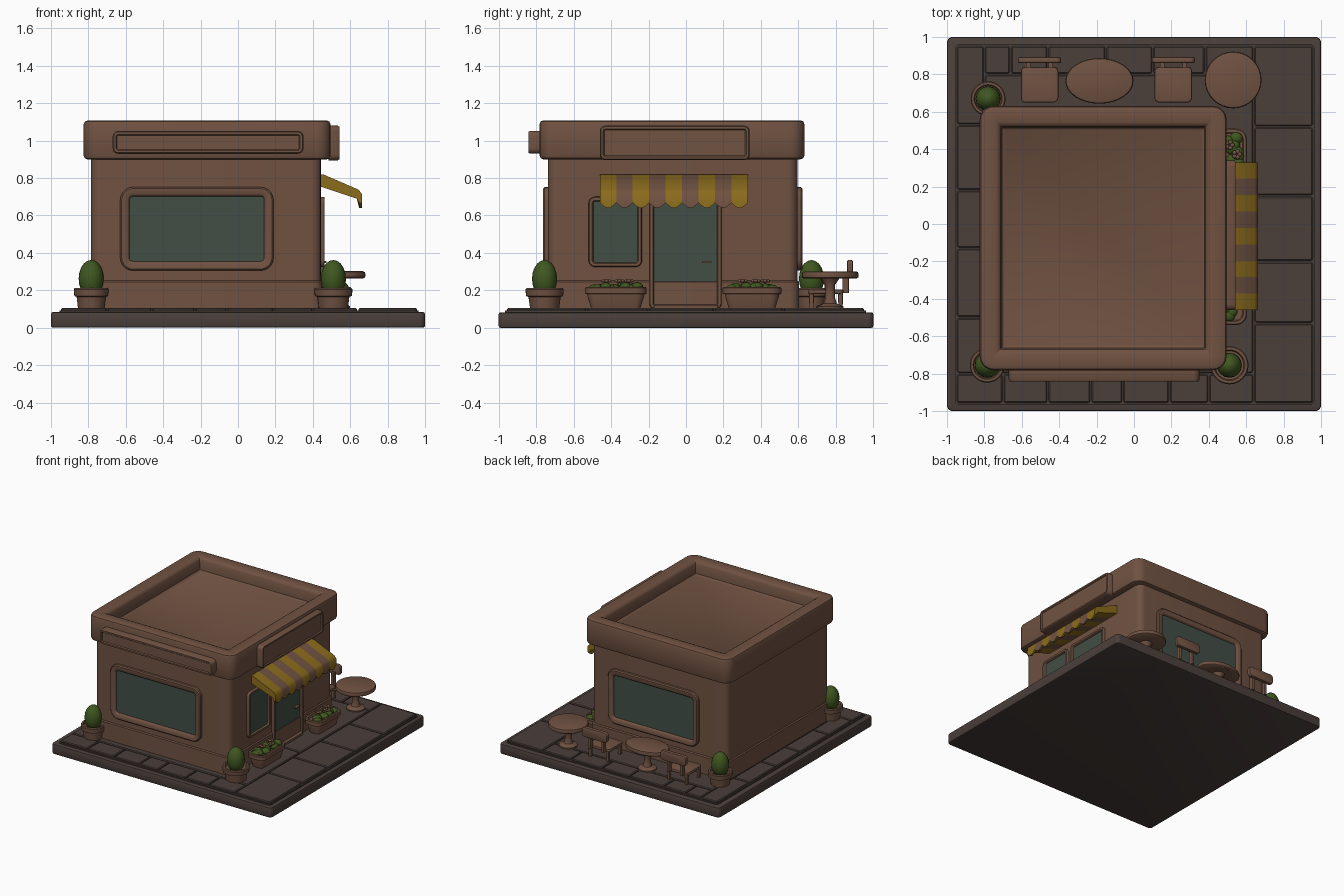
import bpy, bmesh, math, random
from mathutils import Matrix, Vector

if "Cube" in bpy.data.objects:
    bpy.data.objects.remove(bpy.data.objects["Cube"])
random.seed(4)


def material(name, r, g, b):
    m = bpy.data.materials.new(name)
    m.use_nodes = True
    m.diffuse_color = (r, g, b, 1)
    m.node_tree.nodes["Principled BSDF"].inputs["Base Color"].default_value = (r, g, b, 1)
    return m


BROWN = material("clay brown", 0.162, 0.084, 0.054)
STONE = material("dark paving", 0.069, 0.050, 0.044)
GLASS = material("green glass", 0.053, 0.077, 0.059)
YELLOW = material("awning yellow", 0.26, 0.15, 0.012)
GREEN = material("leaf green", 0.05, 0.095, 0.014)


def finish(name, bm, mats, angle=40):
    bmesh.ops.recalc_face_normals(bm, faces=bm.faces[:])
    me = bpy.data.meshes.new(name)
    bm.to_mesh(me)
    bm.free()
    ob = bpy.data.objects.new(name, me)
    bpy.context.collection.objects.link(ob)
    for m in mats:
        me.materials.append(m)
    bpy.ops.object.select_all(action="DESELECT")
    ob.select_set(True)
    bpy.context.view_layer.objects.active = ob
    bpy.ops.object.shade_smooth_by_angle(angle=math.radians(angle))
    return ob


def bridge(bm, loops):
    """Skin a list of equal vertex loops and cap both ends; returns the last cap."""
    for a, b in zip(loops, loops[1:]):
        for i in range(len(a)):
            j = (i + 1) % len(a)
            bm.faces.new((a[i], a[j], b[j], b[i]))
    bm.faces.new(loops[0][::-1])
    return bm.faces.new(loops[-1])


def slab(name, x0, x1, y0, y1, r, rings, mat, cap=None, frame=Matrix(), seg=5):
    """Rounded rectangle stacked through rings of (inset, height)."""
    bm = bmesh.new()
    loops = []
    for inset, h in rings:
        rad = max(r - inset, 0.004)
        loop = []
        for k, (sx, sy) in enumerate(((1, 1), (-1, 1), (-1, -1), (1, -1))):
            cx = (x1 if sx > 0 else x0) - sx * (inset + rad)
            cy = (y1 if sy > 0 else y0) - sy * (inset + rad)
            for s in range(seg + 1):
                a = math.pi / 2 * (k + s / seg)
                p = Vector((cx + rad * math.cos(a), cy + rad * math.sin(a), h))
                loop.append(bm.verts.new(frame @ p))
        loops.append(loop)
    bridge(bm, loops).material_index = 1 if cap else 0
    return finish(name, bm, [mat, cap] if cap else [mat])


def soft(z0, z1, b):
    """Ring list for a block with softened top and bottom rims."""
    return [(b, z0), (b * .3, z0 + b * .3), (0, z0 + b), (0, z1 - b), (b * .3, z1 - b * .3), (b, z1)]


def lathe(name, x, y, profile, mat, sx=1, sy=1, seg=32):
    bm = bmesh.new()
    loops = [[bm.verts.new((x + sx * r * math.cos(math.tau * i / seg),
                            y + sy * r * math.sin(math.tau * i / seg), z)) for i in range(seg)]
             for r, z in profile]
    bridge(bm, loops)
    return finish(name, bm, [mat])


def blobs(name, items, mat):
    """Cluster of ellipsoids given as (centre, radii)."""
    bm = bmesh.new()
    for c, s in items:
        m = Matrix.Translation(c) @ Matrix.Diagonal((*s, 1))
        bmesh.ops.create_uvsphere(bm, u_segments=16, v_segments=10, radius=1, matrix=m)
    return finish(name, bm, [mat], 70)


def wall(u, w, offset):
    """Frame whose x runs along u, y runs up, z points out of the wall."""
    u, w = Vector(u), Vector(w)
    m = Matrix((u, (0, 0, 1), w)).transposed().to_4x4()
    m.translation = w * offset
    return m


FRONT = wall((1, 0, 0), (0, -1, 0), 0.737)
BACK = wall((-1, 0, 0), (0, 1, 0), 0.595)
SIDE = wall((0, 1, 0), (1, 0, 0), 0.443)

# Ground slab and paving stones
slab("ground_slab", -1, 1, -1, 1, 0.03, soft(0, 0.083, 0.01), STONE)
slab("paving_bed", -0.955, 0.965, -0.965, 0.96, 0.02, [(0, 0.08), (0, 0.092)], STONE)


def paving(name, cuts, across, along_x):
    for i, (a, b) in enumerate(zip(cuts, cuts[1:])):
        box = (a, b, *across) if along_x else (*across, a, b)
        slab(f"{name}_{i}", *[v + d for v, d in zip(box, (.004, -.004) * 2)], 0.012,
             [(0, .085), (0, .099), (.006, .105)], STONE, seg=2)


paving("front_paving", [-.95, -.7, -.46, -.23, -.06, .19, .4, .64], (-.96, -.8), True)
paving("back_paving", [-.8, -.66, -.46, -.15, .1, .38, .64], (.8, .955), True)
paving("right_paving", [-.8, -.5, -.13, .18, .53, .955], (-.95, -.8), False)
paving("left_paving", [-.96, -.53, -.2, .15, .52, .955], (.64, .96), False)
paving("inner_paving", [-.8, -.1, .8], (-.8, .64), False)

# Building shell
slab("walls", -0.787, 0.443, -0.737, 0.595, 0.05, [(0, 0.1), (0, 0.92)], BROWN)
slab("plinth", -0.795, 0.451, -0.746, 0.604, 0.05, [(0, 0.1), (0, 0.245), (0.008, 0.252)], BROWN)
slab("roof_rim", -0.825, 0.495, -0.782, 0.632, 0.075,
     soft(0.9, 1.108, 0.02) + [(0.088, 1.108), (0.105, 1.1), (0.113, 1.085), (0.118, 1.01), (0.13, 1.0)], BROWN)

# Sign boards without lettering
board = [(0, 0), (0, 0.05), (0.006, 0.06), (0.018, 0.06), (0.024, 0.052)]
slab("front_sign", -0.67, 0.35, 0.93, 1.052, 0.03, [(i, h + 0.045) for i, h in board], BROWN, frame=FRONT)
slab("left_sign", -0.46, 0.34, 0.895, 1.08, 0.03, [(i, h + 0.04) for i, h in board], BROWN, frame=SIDE)

# Windows and door
casing = [(0, 0), (0, 0.018), (0.008, 0.026), (0.038, 0.026), (0.046, 0.02), (0.05, 0.008)]
slab("front_window", -0.63, 0.19, 0.305, 0.752, 0.07, casing, BROWN, GLASS, FRONT)
slab("back_window", -0.28, 0.54, 0.305, 0.752, 0.07, casing, BROWN, GLASS, BACK)
thin = [(i * 0.5, h * 0.8) for i, h in casing]
slab("left_window", -0.52, -0.235, 0.325, 0.70, 0.035, thin, BROWN, GLASS, SIDE)
slab("door", -0.195, 0.19, 0.1, 0.70, 0.03, thin, BROWN, GLASS, SIDE)
slab("door_handle", 0.085, 0.135, 0.345, 0.358, 0.006, [(0, 0), (0, 0.03)], BROWN, frame=SIDE)
slab("door_step", 0.443, 0.475, -0.17, 0.17, 0.01, [(0, 0.1), (0, 0.122)], BROWN)

# Striped awning with scalloped hem
y0, width, steps = -0.46, 0.79 / 9, 8
for i in range(9):
    bm = bmesh.new()
    loops = []
    for s in range(steps + 1):
        hem = 0.668 - 0.028 * math.sin(math.pi * s / steps)
        pts = [(.44, .82), (.46, .818), (.645, .738), (.662, .715), (.664, hem),
               (.648, hem), (.635, .69), (.44, .755)]
        loops.append([bm.verts.new((x, y0 + width * (i + s / steps), z)) for x, z in pts])
    bridge(bm, loops)
    finish(f"awning_stripe_{i}", bm, [BROWN if i % 2 else YELLOW])

# Potted bushes
for i, (x, y, s) in enumerate(((-.785, -.755, 1), (.51, -.755, 1.1), (-.78, .67, 1))):
    pot = [(.07, .1), (.078, .165), (.09, .17), (.093, .205), (.088, .212), (.075, .212), (.07, .195)]
    lathe(f"pot_{i}", x, y, [(r * s, z) for r, z in pot], BROWN)
    blobs(f"bush_{i}", [((x, y, 0.262), (0.067, 0.067, 0.1))], GREEN)

# Flower boxes beside the door
for i, (a, b) in enumerate(((-.54, -.21), (.195, .51))):
    slab(f"flower_box_{i}", 0.445, 0.605, a, b, 0.06,
         [(.035, .1), (.012, .175), (.012, .18), (0, .183), (0, .212), (.006, .218), (.02, .218), (.026, .2)], BROWN)
    leaves = [((random.uniform(.49, .56), a + .05 + (b - a - .1) * k / 11, random.uniform(.205, .22)),
               (.035, .032, .025)) for k in range(12)]
    blobs(f"box_leaves_{i}", leaves, GREEN)
    mid = (a + b) / 2
    petals = []
    for dy, x in ((-.05, .52), (.02, .55), (.07, .51)):
        for k in range(5):
            t = math.tau * k / 5
            petals.append(((x + .016 * math.cos(t), mid + dy + .016 * math.sin(t), .25), (.012, .012, .008)))
        petals.append(((x, mid + dy, .238), (.006, .006, .018)))
    blobs(f"box_flowers_{i}", petals, BROWN)

# Cafe tables
for i, (x, y, sx, sy) in enumerate(((.53, .77, 1, 1), (-.185, .765, 1.2, .8))):
    lathe(f"table_top_{i}", x, y, [(.14, .263), (.15, .27), (.152, .285), (.148, .298), (.138, .302)], BROWN, sx, sy)
    lathe(f"table_leg_{i}", x, y, [(.07, .1), (.07, .115), (.035, .13), (.026, .16), (.026, .23), (.05, .265)], BROWN)

# Cafe chairs
for i, x in enumerate((-.505, .21)):
    slab(f"chair_seat_{i}", x - .1, x + .1, .65, .84, .025, soft(.18, .205, .008), BROWN)
    slab(f"chair_back_{i}", x - .115, x + .115, .28, .362, .025, soft(.265, .297, .008), BROWN,
         frame=BACK @ Matrix.Diagonal((-1, 1, 1, 1)))
    for k, (dx, y) in enumerate(((-.08, .67), (.08, .67), (-.08, .825), (.08, .825))):
        slab(f"chair_leg_{i}_{k}", x + dx - .014, x + dx + .014, y - .014, y + .014, .008,
             [(.003, .1), (0, .19)], BROWN, seg=2)
    for dx in (-.06, .06):
        slab(f"chair_post_{i}_{dx}", x + dx - .012, x + dx + .012, .835, .87, .006,
             [(0, .185), (0, .3)], BROWN, seg=2)
